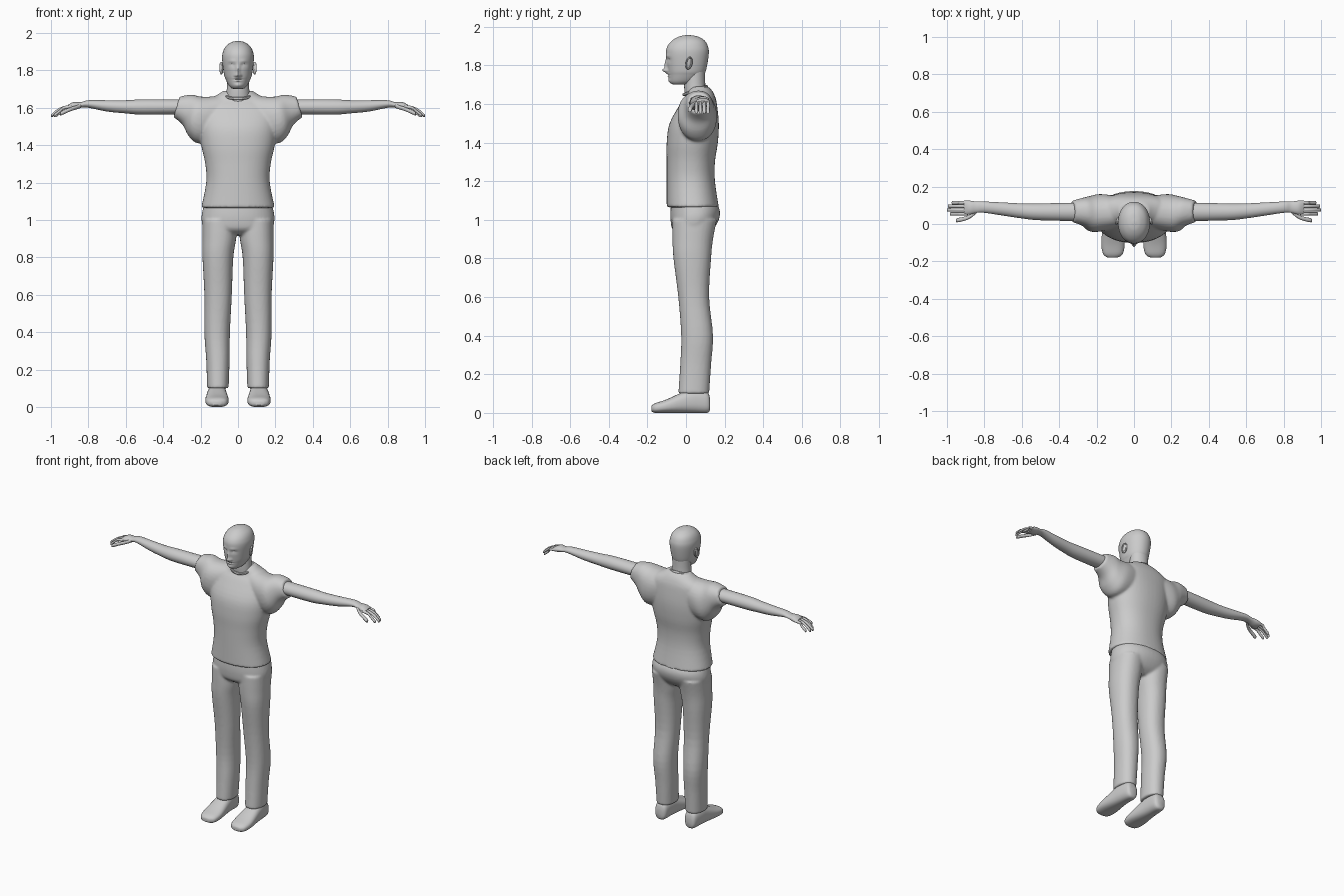
import bpy, bmesh
from math import sin, cos, pi, tau, exp, radians
from mathutils import Matrix, Vector

cube = bpy.data.objects.get("Cube")
if cube:
    bpy.data.objects.remove(cube, do_unlink=True)

grey = bpy.data.materials.new("light grey")
grey.use_nodes = True
grey.diffuse_color = (.6, .6, .6, 1)
grey.node_tree.nodes["Principled BSDF"].inputs["Base Color"].default_value = grey.diffuse_color


def spline(before, start, end, after, t):
    """Smooth curve from start to end, shaped by the neighbouring values."""
    tangent_in, tangent_out = (end - before) / 2, (after - start) / 2
    blend = t * t * (3 - 2 * t)
    return (start + (end - start) * blend
            + tangent_in * t * (1 - t) ** 2 - tangent_out * t * t * (1 - t))


def resample(rows, steps):
    """Fill in smooth rings between the given stations."""
    padded = [rows[0], *rows, rows[-1]]
    out = []
    for quad in zip(padded, padded[1:], padded[2:], padded[3:]):
        for step in range(steps):
            out.append([spline(*values, step / steps) for values in zip(*quad)])
    return out + [rows[-1]]


def rounded(value, power):
    """Turn a sine or cosine into its superellipse counterpart."""
    size = abs(value) ** (2 / power)
    return size if value > 0 else -size


def loft(bm, axis, rows, steps=4, segments=32, power=2.0, side=1, slant=0.0):
    """Skin closed oval rings; a row is (position, low u, high u, low v, high v)."""
    rings = []
    for position, u_low, u_high, v_low, v_high in resample(rows, steps):
        ring = []
        for k in range(segments):
            angle = tau * k / segments
            u = (u_low + u_high + (u_high - u_low) * rounded(cos(angle), power)) / 2
            v = (v_low + v_high + (v_high - v_low) * rounded(sin(angle), power)) / 2
            if axis == "X":
                point = (position - slant * (v - 1.6), u, v)
            elif axis == "Y":
                point = (u, position, v)
            else:
                point = (u, v, position)
            ring.append(bm.verts.new((point[0] * side, point[1], point[2])))
        rings.append(ring)
    for low, high in zip(rings, rings[1:]):
        for k in range(segments):
            bm.faces.new((low[k - 1], low[k], high[k], high[k - 1]))
    bm.faces.new(rings[0])
    bm.faces.new(rings[-1])


def centred(rows):
    """Expand (height, half width, front, back) to symmetrical stations."""
    return [(z, -half, half, front, back) for z, half, front, back in rows]


def finish(bm, name, mirror=False, blend=False):
    """Make the object, shade it, and optionally blend its pieces or mirror it."""
    bmesh.ops.recalc_face_normals(bm, faces=bm.faces)
    mesh = bpy.data.meshes.new(name)
    bm.to_mesh(mesh)
    bm.free()
    mesh.materials.append(grey)
    part = bpy.data.objects.new(name, mesh)
    bpy.context.collection.objects.link(part)
    bpy.ops.object.select_all(action="DESELECT")
    part.select_set(True)
    bpy.context.view_layer.objects.active = part
    bpy.ops.object.shade_smooth_by_angle(angle=radians(50))
    if blend:
        remesh = part.modifiers.new("blend", "REMESH")
        remesh.mode = "VOXEL"
        remesh.voxel_size = .008
        remesh.use_smooth_shade = True
        relax = part.modifiers.new("relax", "SMOOTH")
        relax.iterations = 4
    if mirror:
        part.modifiers.new("mirror", "MIRROR")


# Shirt: torso and short sleeves blended into one skin
bm = bmesh.new()
loft(bm, "Z", centred([
    (1.065, .197, -.1, .17), (1.2, .17, -.1, .15), (1.3, .175, -.1, .15),
    (1.4, .197, -.1, .165), (1.5, .21, -.085, .17), (1.6, .21, -.03, .16),
    (1.64, .17, 0, .15), (1.67, .11, .01, .135), (1.69, .08, .03, .115)]),
    segments=48, power=2.25)
for side in (1, -1):
    loft(bm, "X", [
        (.08, -.02, .15, 1.42, 1.67), (.16, -.04, .16, 1.41, 1.66),
        (.22, -.04, .15, 1.45, 1.66), (.27, -.01, .14, 1.51, 1.67),
        (.33, .01, .125, 1.55, 1.66)], side=side, slant=.3, power=2.2)
finish(bm, "shirt", blend=True)

# Collar band, lower at the front
bpy.ops.mesh.primitive_torus_add(major_segments=48, minor_segments=10, major_radius=.07,
                                 minor_radius=.008, location=(0, .047, 1.67),
                                 rotation=(radians(20), 0, 0))
collar = bpy.context.object
collar.name = "collar"
collar.scale.y = .9
collar.data.materials.append(grey)
bpy.ops.object.shade_smooth_by_angle()

# Trousers: hips and two legs blended into one skin
bm = bmesh.new()
loft(bm, "Z", centred([
    (1.1, .175, -.075, .15), (1.05, .19, -.08, .175), (1, .195, -.08, .17),
    (.95, .18, -.07, .14), (.92, .12, -.03, .1)]), segments=48, power=2.2)
for side in (1, -1):
    loft(bm, "Z", [
        (1, .005, .19, -.07, .16), (.9, .01, .19, -.07, .14), (.8, .025, .19, -.065, .13),
        (.6, .033, .18, -.04, .12), (.4, .043, .18, -.025, .14),
        (.25, .045, .17, -.03, .13), (.1, .05, .165, -.04, .12)], side=side, power=2.2)
finish(bm, "trousers", blend=True)

# Shoes
bm = bmesh.new()
loft(bm, "Y", [
    (.125, .09, .135, .015, .07), (.11, .07, .15, 0, .11), (.05, .064, .16, 0, .125),
    (0, .06, .165, 0, .115), (-.1, .05, .175, 0, .07), (-.16, .06, .165, 0, .05),
    (-.18, .09, .14, .01, .035)], power=2.5)
finish(bm, "shoes", mirror=True)


def digit(bm, radius, path):
    """A round finger along a path, narrowing to its tip."""
    rows = [(x, y - radius, y + radius, z - radius, z + radius) for x, y, z in path]
    x, y, z = path[-1]
    tip = radius / 2
    rows.append((x + tip, y - tip, y + tip, z - radius, z))
    loft(bm, "X", rows, segments=14)


# Bare arms with palm, fingers and thumb
bm = bmesh.new()
loft(bm, "X", [
    (.25, .015, .115, 1.565, 1.645), (.5, .02, .11, 1.563, 1.645),
    (.6, .03, .11, 1.57, 1.64), (.7, .045, .115, 1.58, 1.64), (.8, .06, .12, 1.6, 1.64),
    (.84, .06, .12, 1.6, 1.63), (.88, .05, .125, 1.59, 1.63), (.91, .05, .125, 1.59, 1.615)])
for y, reach in ((.054, .98), (.075, .995), (.095, .99), (.114, .97)):
    digit(bm, .009, [(.89, y, 1.605), (.93, y, 1.6), (reach - .03, y, 1.585), (reach, y, 1.56)])
digit(bm, .011, [(.84, .07, 1.61), (.87, .045, 1.6), (.9, .03, 1.59), (.945, .02, 1.57)])
finish(bm, "arms", mirror=True)

# Neck
bm = bmesh.new()
loft(bm, "Z", centred([(1.6, .07, 0, .11), (1.7, .06, -.01, .1), (1.79, .06, 0, .1)]),
     segments=40)
finish(bm, "neck")

# Head
bm = bmesh.new()
loft(bm, "Z", centred([
    (1.7, .02, -.06, 0), (1.705, .035, -.075, .03), (1.72, .05, -.085, .06),
    (1.75, .065, -.09, .09), (1.78, .075, -.095, .105), (1.86, .085, -.104, .118),
    (1.9, .08, -.096, .113), (1.93, .064, -.07, .095), (1.95, .036, -.035, .06),
    (1.957, .01, 0, .02)]), steps=9, segments=96, power=2.1)

# Face features pushed out of the front: x, z, width, height, depth
features = {
    "nose tip": (0, 1.774, .012, .012, .024),
    "nose bridge": (0, 1.8, .01, .025, .013),
    "nostril": (.013, 1.772, .007, .007, .009),
    "brow": (.03, 1.846, .02, .009, .005),
    "eye socket": (.032, 1.83, .016, .01, -.011),
    "eyelid": (.033, 1.826, .009, .006, .005),
    "upper lip": (0, 1.758, .02, .005, .006),
    "lower lip": (0, 1.744, .018, .005, .006),
    "mouth line": (0, 1.751, .02, .003, -.004),
    "chin": (0, 1.72, .02, .012, .006),
}
for vert in bm.verts:
    if vert.co.y < -.02:
        x, z = abs(vert.co.x), vert.co.z
        vert.co.y -= sum(depth * exp(-((x - across) / width) ** 2 - ((z - up) / height) ** 2)
                         for across, up, width, height, depth in features.values())
finish(bm, "head")

# Ears: a thin shell with a raised rim
bm = bmesh.new()
place = (Matrix.Translation((.086, .014, 1.812)) @ Matrix.Rotation(radians(-12), 4, "X")
         @ Matrix.Rotation(radians(20), 4, "Z"))
bmesh.ops.create_uvsphere(bm, u_segments=20, v_segments=12, radius=1,
                          matrix=place @ Matrix.Diagonal((.006, .015, .031, 1)))
rim = []
for i in range(28):
    around = tau * i / 28
    rim.append([])
    for k in range(8):
        tube = tau * k / 8
        swell = .004 * cos(tube)
        point = Vector((.004 + .005 * sin(tube), (.015 + swell) * cos(around),
                        (.03 + swell) * sin(around)))
        rim[-1].append(bm.verts.new(place @ point))
for i, ring in enumerate(rim):
    for k in range(8):
        bm.faces.new((rim[i - 1][k - 1], rim[i - 1][k], ring[k], ring[k - 1]))
finish(bm, "ears", mirror=True)
